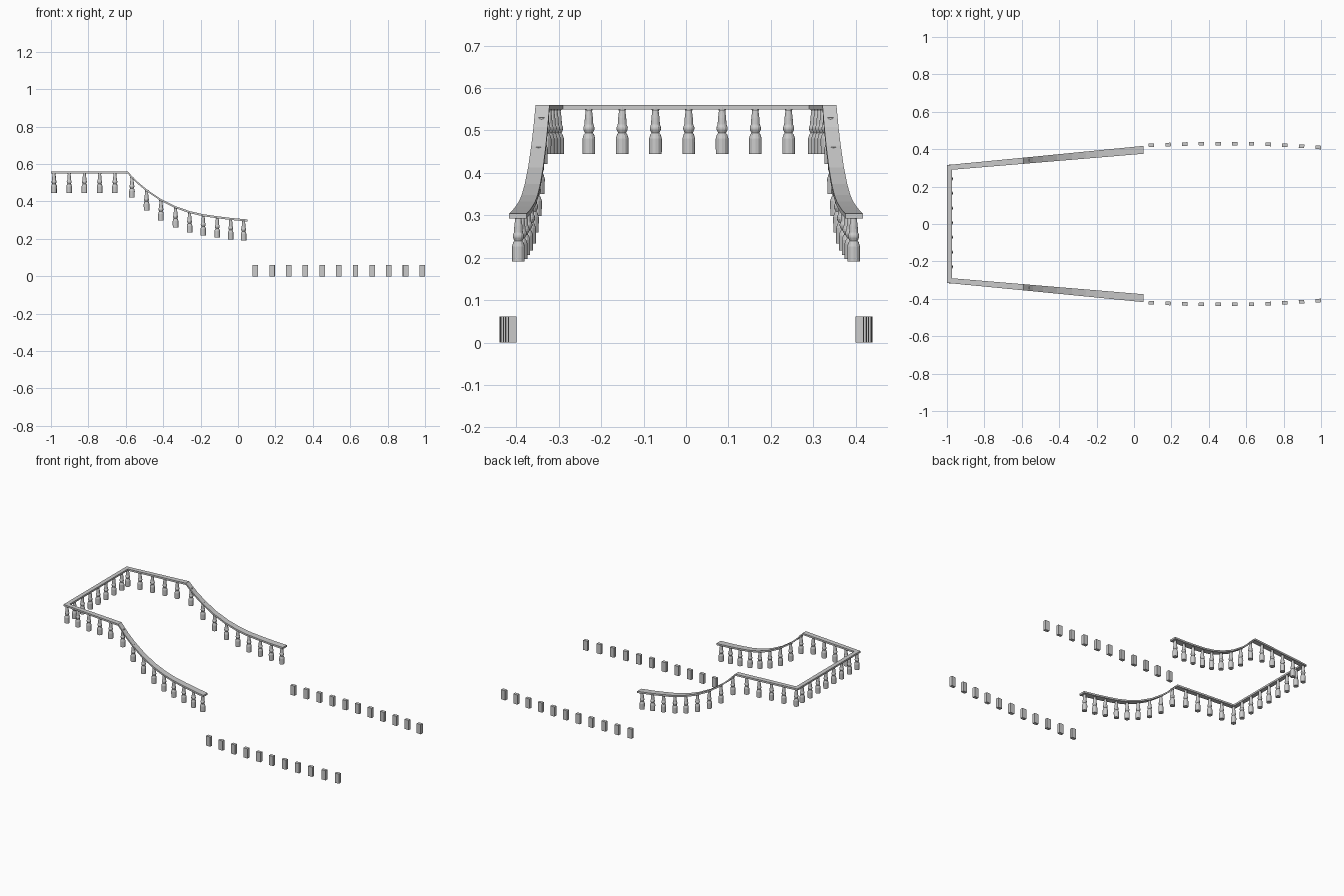
import bpy, bmesh, math
from mathutils import Matrix

if "Cube" in bpy.data.objects:
    bpy.data.objects.remove(bpy.data.objects["Cube"])

# Side rail: x, top height
PATH = [(-0.59, 0.56), (-0.54, 0.508), (-0.487, 0.464), (-0.412, 0.413), (-0.332, 0.374),
        (-0.257, 0.348), (-0.187, 0.332), (-0.11, 0.321), (-0.037, 0.312), (0.05, 0.304)]
THICK = 0.011


def rail_y(x):
    return 0.301 + 0.091 * (x + 1)


def half_width(x):
    return 0.0135 + 0.0072 * (x + 1)


def rail_top(x):
    if x <= PATH[0][0]:
        return PATH[0][1]
    for (x0, z0), (x1, z1) in zip(PATH, PATH[1:]):
        if x <= x1:
            return z0 + (z1 - z0) * (x - x0) / (x1 - x0)
    return PATH[-1][1]


def make_object(name, bm):
    bmesh.ops.recalc_face_normals(bm, faces=bm.faces)
    mesh = bpy.data.meshes.new(name)
    bm.to_mesh(mesh)
    bm.free()
    obj = bpy.data.objects.new(name, mesh)
    bpy.context.collection.objects.link(obj)
    return obj


# Handrail: one swept strip around three sides, mitred at the back corners
half = []
for x, z in reversed(PATH):
    half.append(((x, rail_y(x) + half_width(x)), (x, rail_y(x) - half_width(x)), z))
half.append(((-1, 0.315), (-0.974, 0.29), 0.56))
other = [((o[0], -o[1]), (i[0], -i[1]), z) for o, i, z in reversed(half)]
bm = bmesh.new()
rings = []
for o, i, z in half + other:
    rings.append([bm.verts.new(p) for p in
                  ((*o, z), (*i, z), (*i, z - THICK), (*o, z - THICK))])
for a, b in zip(rings, rings[1:]):
    for k in range(4):
        bm.faces.new((a[k], a[(k + 1) % 4], b[(k + 1) % 4], b[k]))
bm.faces.new(rings[0])
bm.faces.new(rings[-1])
make_object("handrail", bm)

# Baluster: turned profile (radius, height below rail top)
PROFILE = [(0.0148, -0.115), (0.0150, -0.079), (0.0120, -0.069), (0.0092, -0.066),
           (0.0130, -0.058), (0.0132, -0.053), (0.0105, -0.046), (0.0095, -0.030),
           (0.0075, -0.014), (0.0095, -0.010), (0.0095, -0.005)]
SIDES = 12
bm = bmesh.new()
rings = []
for r, z in PROFILE:
    rings.append([bm.verts.new((r * math.cos(2 * math.pi * k / SIDES),
                                r * math.sin(2 * math.pi * k / SIDES), z))
                  for k in range(SIDES)])
for a, b in zip(rings, rings[1:]):
    for k in range(SIDES):
        n = (k + 1) % SIDES
        bm.faces.new((a[k], a[n], b[n], b[k]))
bm.faces.new(rings[0])
bm.faces.new(rings[-1])
first = make_object("baluster", bm)
baluster_mesh = first.data
bpy.data.objects.remove(first)


def baluster(name, x, y, z):
    obj = bpy.data.objects.new(name, baluster_mesh)
    obj.location = (x, y, z)
    bpy.context.collection.objects.link(obj)


# Balusters along both sides and across the back
side_x = [-0.984 + 0.0815 * k for k in range(5)]
side_x += [-0.567, -0.489, -0.412, -0.334, -0.259, -0.186, -0.111, -0.039, 0.030]
for x in side_x:
    for s in (-1, 1):
        baluster("side_baluster", x, s * (rail_y(x) + 0.0005), rail_top(x))
for k in range(7):
    baluster("back_baluster", -0.983, -0.229 + 0.0785 * k, 0.56)

# Low blocks following the gently bowed front edges
for k in range(11):
    x = 0.093 + 0.0892 * k
    t = x - 0.48
    y = 0.430 - 0.060 * t * t - (0.02 * t * t if t > 0 else 0)
    for s in (-1, 1):
        bm = bmesh.new()
        bmesh.ops.create_cube(bm, size=1, matrix=Matrix.Diagonal((0.029, 0.019, 0.061, 1)))
        obj = make_object("low_block", bm)
        obj.location = (x, s * y, 0.0305)
        obj.rotation_euler.z = s * math.atan(-0.13 * t)
